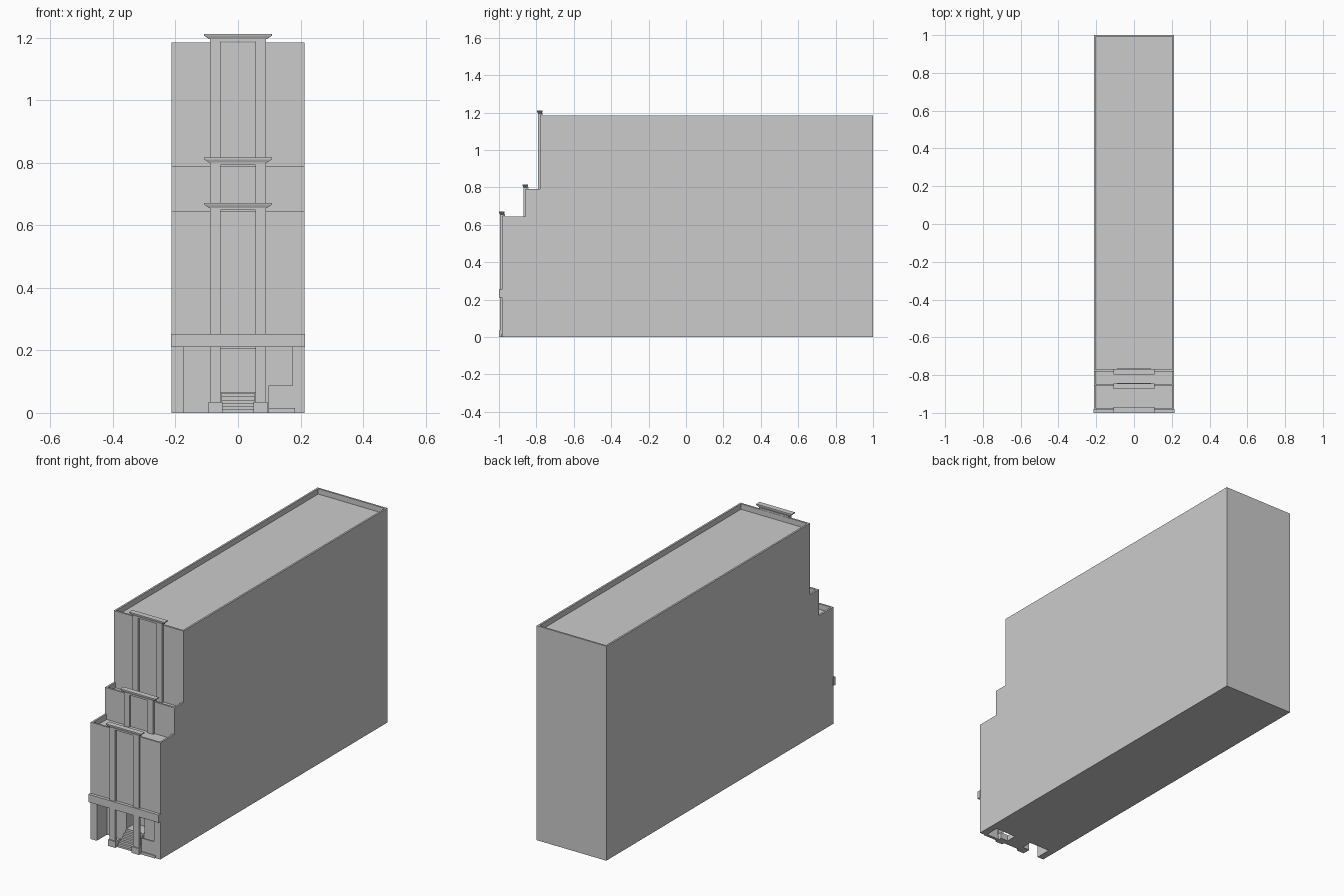
import bpy, bmesh

if "Cube" in bpy.data.objects:
    bpy.data.objects.remove(bpy.data.objects["Cube"])


def prism(name, profile, x0, x1):
    """Extrude a closed (y, z) profile along x."""
    bm = bmesh.new()
    face = bm.faces.new([bm.verts.new((x0, y, z)) for y, z in profile])
    ext = bmesh.ops.extrude_face_region(bm, geom=[face])
    verts = [g for g in ext["geom"] if isinstance(g, bmesh.types.BMVert)]
    bmesh.ops.translate(bm, verts=verts, vec=(x1 - x0, 0, 0))
    bmesh.ops.recalc_face_normals(bm, faces=bm.faces)
    me = bpy.data.meshes.new(name)
    bm.to_mesh(me)
    bm.free()
    ob = bpy.data.objects.new(name, me)
    bpy.context.collection.objects.link(ob)
    return ob


def box(name, x0, x1, y0, y1, z0, z1):
    return prism(name, [(y0, z0), (y1, z0), (y1, z1), (y0, z1)], x0, x1)


def cut(target, cutter):
    cutter.hide_render = True
    mod = target.modifiers.new("cut", "BOOLEAN")
    mod.operation = "DIFFERENCE"
    mod.solver = "EXACT"
    mod.object = cutter
    bpy.context.view_layer.objects.active = target
    bpy.ops.object.modifier_apply(modifier=mod.name)
    bpy.data.objects.remove(cutter)


W = 0.213
WALL = 0.01
# tiers: front wall y, next wall y, roof z
TIERS = [(-0.983, -0.857, 0.645), (-0.857, -0.78, 0.79), (-0.78, 1.0 - WALL, 1.185)]

# main stepped tower
profile = [(1, 0), (1, 1.185)]
for front, back, top in reversed(TIERS):
    profile += [(front, top)] if top == 1.185 else [(front_prev, top), (front, top)]
    front_prev = front
profile.append((TIERS[0][0], 0))
tower = prism("tower", profile, -W, W)

# sunken roofs behind parapets
for front, back, top in TIERS:
    cut(tower, box("roof_cutter", -W + WALL, W - WALL, front + WALL, back, top - 0.03, top + 0.05))

# ground floor porch and deeper entrance
cut(tower, box("porch_cutter", -0.175, 0.175, -1.05, -0.895, -0.05, 0.21))
cut(tower, box("entrance_cutter", -0.056, 0.056, -0.95, -0.82, 0.065, 0.205))

# pilasters, headers and flared cornices on each tier
for i, (front, back, top) in enumerate(TIERS):
    base = 0.035 if i == 0 else TIERS[i - 1][2] - 0.03
    f = front - 0.012
    for s in (-1, 1):
        xs = sorted((s * 0.056, s * 0.09))
        box("pilaster", xs[0], xs[1], f, front + 0.003, base, top + 0.003)
    box("header", -0.09, 0.09, f, front + WALL + 0.004, top + 0.003, top + 0.012)
    # cornice: tapered block below a thin slab
    c0, c1 = front - 0.017, front + 0.013
    cornice = box("cornice", -0.108, 0.108, c0, c1, top + 0.010, top + 0.021)
    for v in cornice.data.vertices:
        if v.co.z < top + 0.015:
            v.co.x *= 0.092 / 0.108
            v.co.y = f if v.co.y < front else front + 0.01
    box("cornice_slab", -0.108, 0.108, c0, c1, top + 0.021, top + 0.026)

# belt course over the porch
box("belt_course", -W - 0.002, W + 0.002, -1.0, -0.98, 0.21, 0.253)

# entrance steps
N = 6
steps = [(-0.895, 0), (-0.895, 0.063)]
for i in reversed(range(N)):
    y = -0.985 + i * 0.015
    steps += [(y, 0.063 * (i + 1) / N), (y, 0.063 * i / N)]
prism("entrance_steps", steps, -0.052, 0.052)

# column plinths beside the steps
for s in (-1, 1):
    xs = sorted((s * 0.05, s * 0.095))
    box("plinth", xs[0], xs[1], -1.0, -0.955, 0, 0.035)

# low panel on the right of the porch
box("side_panel", 0.098, 0.175, -0.983, -0.975, 0.015, 0.088)
box("side_panel_base", 0.098, 0.183, -0.988, -0.972, 0, 0.015)
